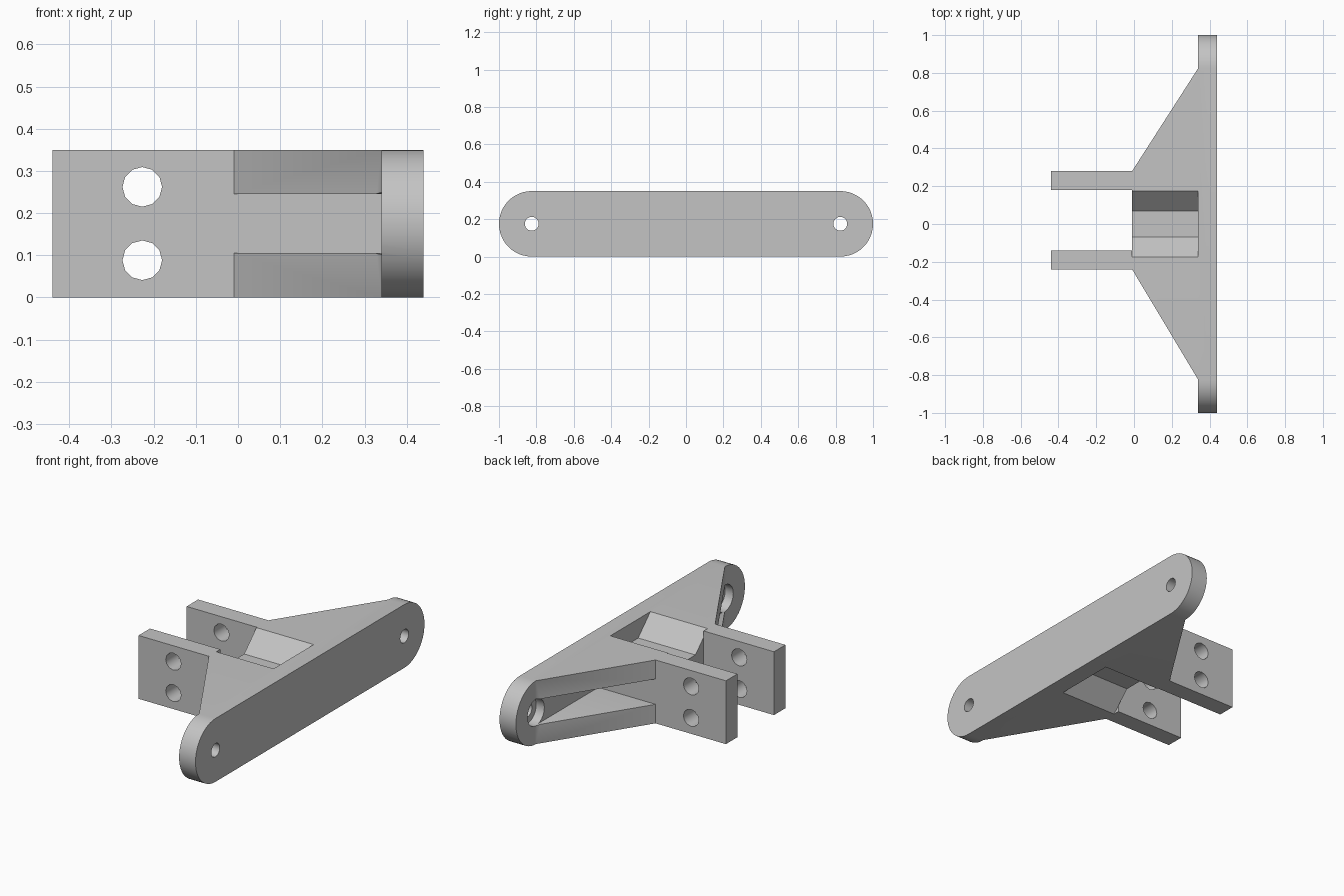
import bpy, bmesh
from math import pi, cos, sin
from mathutils import Vector

if "Cube" in bpy.data.objects:
    bpy.data.objects.remove(bpy.data.objects["Cube"], do_unlink=True)

HEIGHT = 0.35
MID = HEIGHT / 2
FRONT, FACE, BACK = -0.01, 0.34, 0.44   # block end, plate inner face, plate outer face
HOLE_Y = 1 - MID
FLANGE = 0.105

grey = bpy.data.materials.new("grey_metal")
grey.use_nodes = True
grey.diffuse_color = (0.55, 0.55, 0.55, 1)
grey.node_tree.nodes["Principled BSDF"].inputs["Base Color"].default_value = grey.diffuse_color


def prism(name, points, offset):
    """Closed 3D outline extruded along an offset."""
    bm = bmesh.new()
    face = bm.faces.new([bm.verts.new(p) for p in points])
    new = bmesh.ops.extrude_face_region(bm, geom=[face])["geom"]
    bmesh.ops.translate(bm, vec=Vector(offset),
                        verts=[v for v in new if isinstance(v, bmesh.types.BMVert)])
    bmesh.ops.recalc_face_normals(bm, faces=bm.faces)
    mesh = bpy.data.meshes.new(name)
    bm.to_mesh(mesh)
    bm.free()
    mesh.materials.append(grey)
    obj = bpy.data.objects.new(name, mesh)
    bpy.context.collection.objects.link(obj)
    return obj


def box(name, x0, x1, y0, y1, z0, z1):
    return prism(name, [(x0, y0, z0), (x1, y0, z0), (x1, y1, z0), (x0, y1, z0)],
                 (0, 0, z1 - z0))


def arc(radius, start, end, steps):
    return [(radius * cos(start + (end - start) * i / steps),
             radius * sin(start + (end - start) * i / steps)) for i in range(steps + 1)]


def combine(target, other, operation):
    """Merge or cut, then drop the helper."""
    mod = target.modifiers.new(operation.title(), "BOOLEAN")
    mod.operation = operation
    mod.solver = "EXACT"
    mod.object = other
    bpy.ops.object.select_all(action="DESELECT")
    bpy.context.view_layer.objects.active = target
    target.select_set(True)
    bpy.ops.object.modifier_apply(modifier=mod.name)
    bpy.data.objects.remove(other, do_unlink=True)


# Mounting plate with round ends
ends = [(a + HOLE_Y, b) for a, b in arc(MID, -pi / 2, pi / 2, 24)]
ends += [(a - HOLE_Y, b) for a, b in arc(MID, pi / 2, 3 * pi / 2, 24)]
bracket = prism("mounting_bracket", [(FACE, y, z + MID) for y, z in ends], (BACK - FACE, 0, 0))

# Central block with tapered wings
inside = FACE + 0.04
outline = [(FRONT, -0.24), (FACE, -HOLE_Y), (inside, -HOLE_Y),
           (inside, HOLE_Y), (FACE, HOLE_Y), (FRONT, 0.28)]
wings = prism("wings", [(x, y, 0) for x, y in outline], (0, 0, HEIGHT))
combine(bracket, wings, "UNION")

# Two clevis arms
for y in (-0.24, 0.18):
    combine(bracket, box("arm", -0.44, FRONT + 0.02, y, y + 0.1, 0, HEIGHT), "UNION")

# Side slots that leave an upper and a lower flange
for y0, y1 in ((0.28, 1.1), (-1.1, -0.24)):
    combine(bracket, box("slot", FRONT - 0.02, FACE, y0, y1, FLANGE, HEIGHT - FLANGE),
            "DIFFERENCE")

# Sloped pockets above and below the central web
for side in (-1, 1):
    section = [(-0.068, 0.07), (0.068, 0.07), (0.175, MID),
               (0.175, 0.3), (-0.175, 0.3), (-0.175, MID)]
    pocket = prism("pocket", [(FRONT, y, MID + side * z) for y, z in section],
                   (FACE - FRONT, 0, 0))
    combine(bracket, pocket, "DIFFERENCE")

# Bolt holes with counterbores at the plate ends
for y in (-HOLE_Y, HOLE_Y):
    for radius, x0, x1 in ((0.0735, 0.2, FACE + 0.05), (0.037, 0.3, 0.5)):
        ring = arc(radius, 0, 2 * pi, 24)[:-1]
        bore = prism("bore", [(x0, y + a, MID + b) for a, b in ring], (x1 - x0, 0, 0))
        combine(bracket, bore, "DIFFERENCE")

# Pin holes through both arms
for z in (0.088, 0.262):
    ring = arc(0.047, 0, 2 * pi, 12)[:-1]
    pin = prism("pin_hole", [(-0.227 + a, -0.5, z + b) for a, b in ring], (0, 1, 0))
    combine(bracket, pin, "DIFFERENCE")

bpy.ops.object.shade_smooth_by_angle(angle=0.6)
